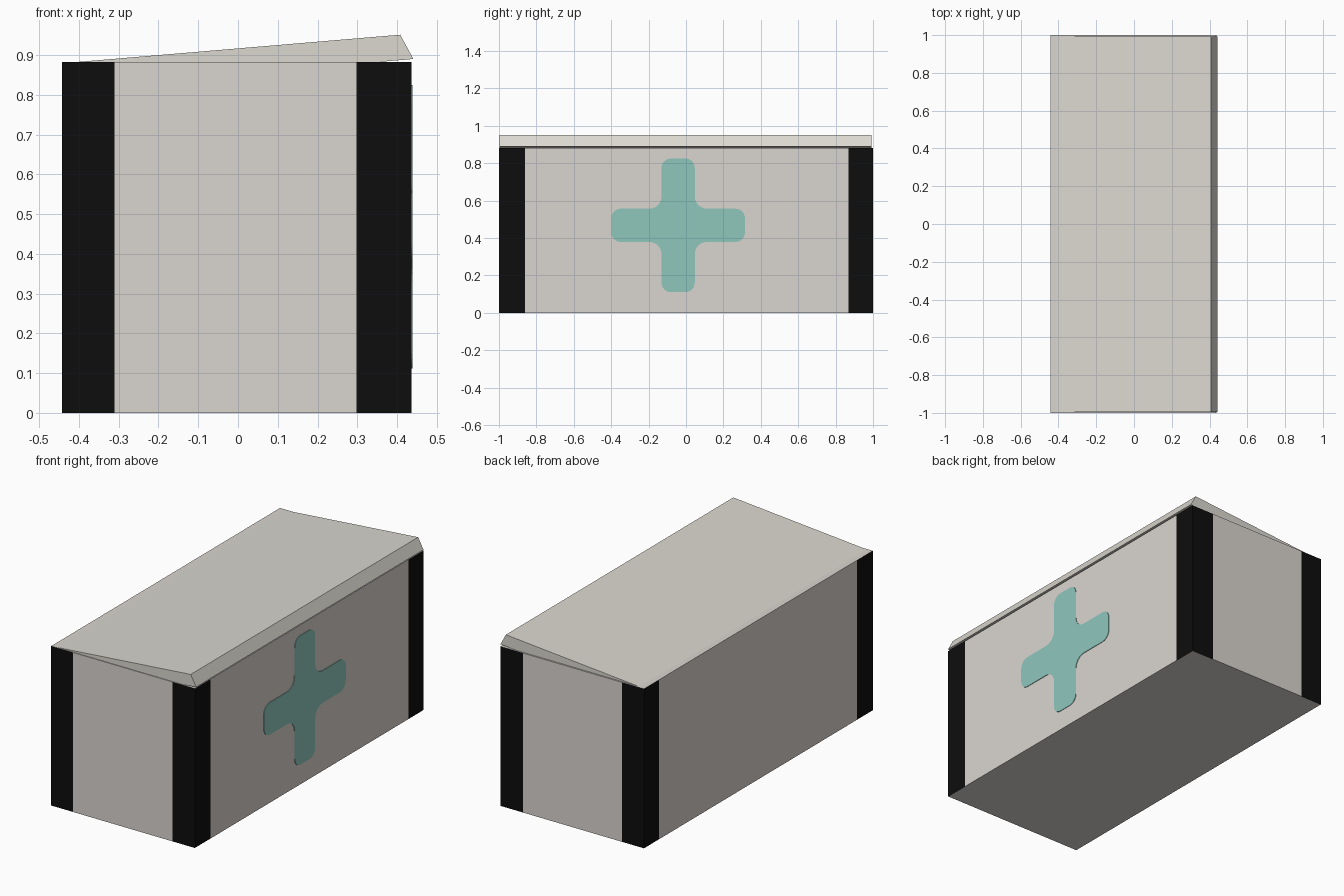
import bpy, bmesh, math
from mathutils import Vector

if "Cube" in bpy.data.objects:
    bpy.data.objects.remove(bpy.data.objects["Cube"])


def material(name, rgb):
    m = bpy.data.materials.new(name)
    m.diffuse_color = (*rgb, 1)
    m.use_nodes = True
    m.node_tree.nodes["Principled BSDF"].inputs["Base Color"].default_value = m.diffuse_color
    return m


BODY = material("warm grey body", (0.70, 0.665, 0.63))
LID = material("pale grey lid", (0.71, 0.69, 0.63))
BLACK = material("black corner", (0.004, 0.004, 0.004))
TEAL = material("soft teal", (0.275, 0.57, 0.505))


def make_object(name, bm, mats):
    bmesh.ops.recalc_face_normals(bm, faces=bm.faces)
    me = bpy.data.meshes.new(name)
    bm.to_mesh(me)
    bm.free()
    for m in mats:
        me.materials.append(m)
    ob = bpy.data.objects.new(name, me)
    bpy.context.collection.objects.link(ob)
    return ob


def prism(name, points, offset, mat):
    """Extrude a flat outline along offset."""
    bm = bmesh.new()
    face = bm.faces.new([bm.verts.new(p) for p in points])
    ext = bmesh.ops.extrude_face_region(bm, geom=[face], use_keep_orig=True)
    moved = [g for g in ext["geom"] if isinstance(g, bmesh.types.BMVert)]
    bmesh.ops.translate(bm, verts=moved, vec=offset)
    return make_object(name, bm, [mat])


# Box body, cut so that the four vertical corners can be black
X0, X1, H = -0.443, 0.436, 0.882
bm = bmesh.new()
bmesh.ops.create_cube(bm, size=1)
for v in bm.verts:
    v.co = (X0 if v.co.x < 0 else X1, v.co.y * 2, 0 if v.co.z < 0 else H)
for co, no in (((-0.31, 0, 0), (1, 0, 0)), ((0.298, 0, 0), (1, 0, 0)),
               ((0, -0.862, 0), (0, 1, 0)), ((0, 0.868, 0), (0, 1, 0))):
    geom = bm.verts[:] + bm.edges[:] + bm.faces[:]
    bmesh.ops.bisect_plane(bm, geom=geom, plane_co=co, plane_no=no)
bm.normal_update()
for f in bm.faces:
    c = f.calc_center_median()
    corner = (c.x < -0.31 or c.x > 0.298) and (c.y < -0.862 or c.y > 0.868)
    f.material_index = 1 if corner and abs(f.normal.z) < 0.5 else 0
make_object("box_body", bm, [BODY, BLACK])

# Lid, slightly open, hinged along the left edge and sunk into the box there
lid_profile = [(-0.41, 0.882), (0.408, 0.951), (0.441, 0.89), (-0.43, 0.815)]
prism("lid", [(x, -0.996, z) for x, z in lid_profile], (0, 1.988, 0), LID)


# Rounded cross on the right side
def rounded(points, radii, steps=6):
    out = []
    for i, p in enumerate(points):
        a = (points[i - 1] - p).normalized()
        b = (points[(i + 1) % len(points)] - p).normalized()
        centre = p + (a + b) * radii[i]
        for k in range(steps + 1):
            t = math.pi / 2 * k / steps
            out.append(centre - (b * math.cos(t) + a * math.sin(t)) * radii[i])
    return out


ARM, HALF = 0.357, 0.089
corners, radii = [], []
for q in range(4):
    ca, sa = round(math.cos(q * math.pi / 2)), round(math.sin(q * math.pi / 2))
    for (u, w), r in (((ARM, -HALF), 0.05), ((ARM, HALF), 0.05), ((HALF, HALF), 0.065)):
        corners.append(Vector((u * ca - w * sa, u * sa + w * ca)))
        radii.append(r)
outline = rounded(corners, radii)
prism("cross_emblem", [(X1 - 0.002, p.x - 0.042, p.y + 0.468) for p in outline],
      (0.005, 0, 0), TEAL)
